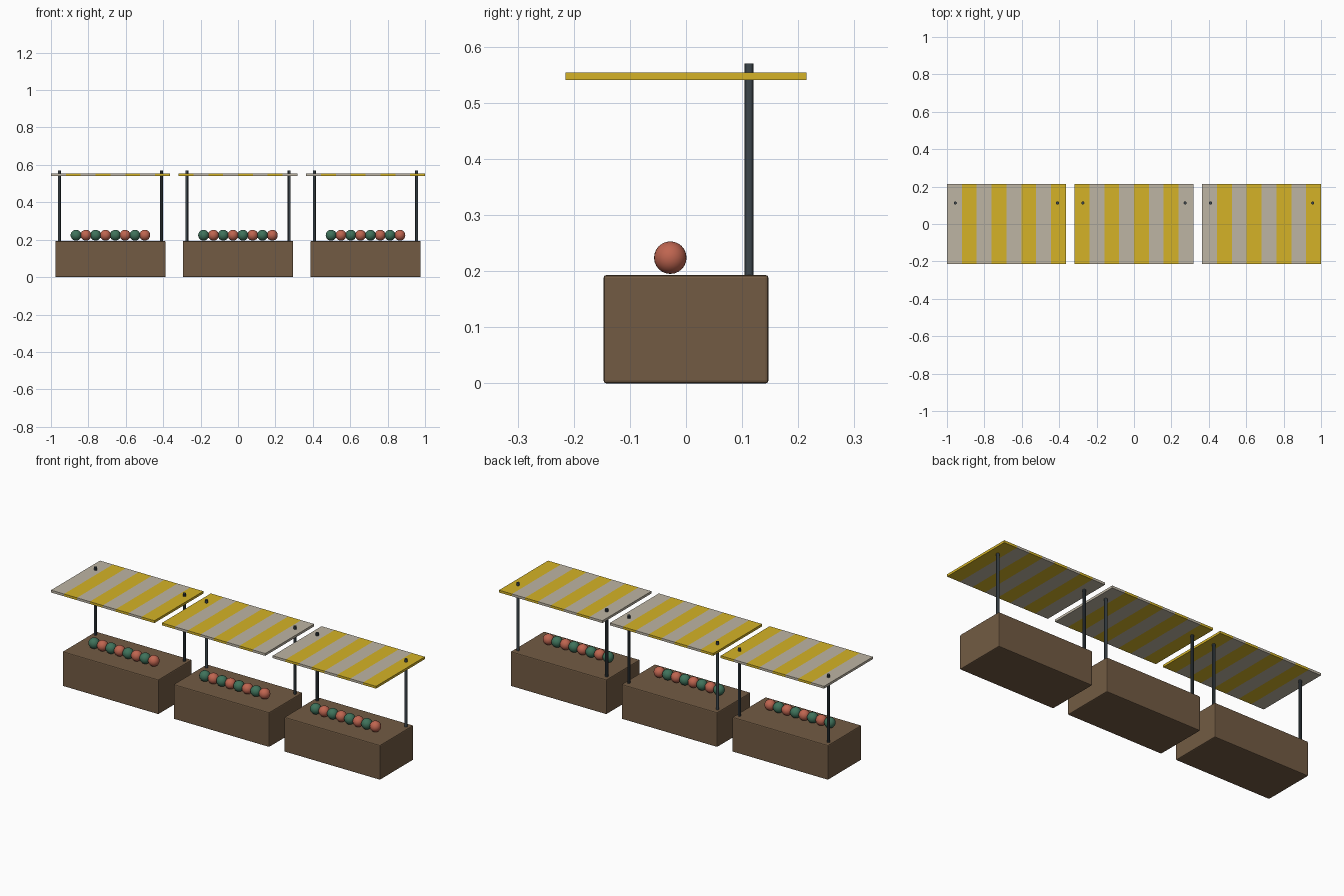
import bpy

if "Cube" in bpy.data.objects:
    bpy.data.objects.remove(bpy.data.objects["Cube"])


def material(name, rgb):
    m = bpy.data.materials.new(name)
    m.diffuse_color = (*rgb, 1)
    m.use_nodes = True
    m.node_tree.nodes["Principled BSDF"].inputs["Base Color"].default_value = m.diffuse_color
    return m


WOOD = material("wood", (0.17, 0.105, 0.057))
METAL = material("dark_metal", (0.045, 0.06, 0.07))
CREAM = material("cream_cloth", (0.51, 0.46, 0.37))
YELLOW = material("yellow_cloth", (0.66, 0.45, 0.02))
GREEN = material("green_fruit", (0.05, 0.17, 0.105))
RED = material("red_fruit", (0.52, 0.13, 0.08))


def finish(name, mat, smooth=False):
    ob = bpy.context.object
    ob.name = name
    ob.data.materials.append(mat)
    if smooth:
        bpy.ops.object.shade_smooth_by_angle()
    return ob


def box(name, center, size, mat, bevel=0):
    bpy.ops.mesh.primitive_cube_add(size=1, location=center)
    bpy.context.object.scale = size
    bpy.ops.object.transform_apply(location=False, rotation=False, scale=True)
    ob = finish(name, mat)
    if bevel:
        mod = ob.modifiers.new("soft_edges", 'BEVEL')
        mod.width = bevel
        mod.segments = 2
    return ob


STRIPES, CANOPY_W = 8, 0.636
STRIPE_W = CANOPY_W / STRIPES

for i, cx in enumerate((-0.682, 0, 0.682)):
    # Counter block
    box(f"counter_{i}", (cx, 0, 0.0965), (0.59, 0.294, 0.193), WOOD, 0.005)

    # Two rear posts poking through the canopy
    for side in (-1, 1):
        bpy.ops.mesh.primitive_cylinder_add(
            vertices=12, radius=0.008, depth=0.38,
            location=(cx + side * 0.273, 0.1125, 0.38))
        finish(f"post_{i}_{side}", METAL, True)

    # Striped canopy, colour order flipped on the middle stall
    for s in range(STRIPES):
        x = cx - CANOPY_W / 2 + (s + 0.5) * STRIPE_W
        box(f"canopy_stripe_{i}_{s}", (x, 0, 0.5475), (STRIPE_W, 0.43, 0.013),
            YELLOW if (s + i) % 2 else CREAM)

    # Row of fruit
    for f in range(8):
        bpy.ops.mesh.primitive_uv_sphere_add(
            segments=24, ring_count=12, radius=0.029,
            location=(cx - 0.184 + f * 0.0525, -0.028, 0.224))
        finish(f"fruit_{i}_{f}", RED if f % 2 else GREEN, True)
